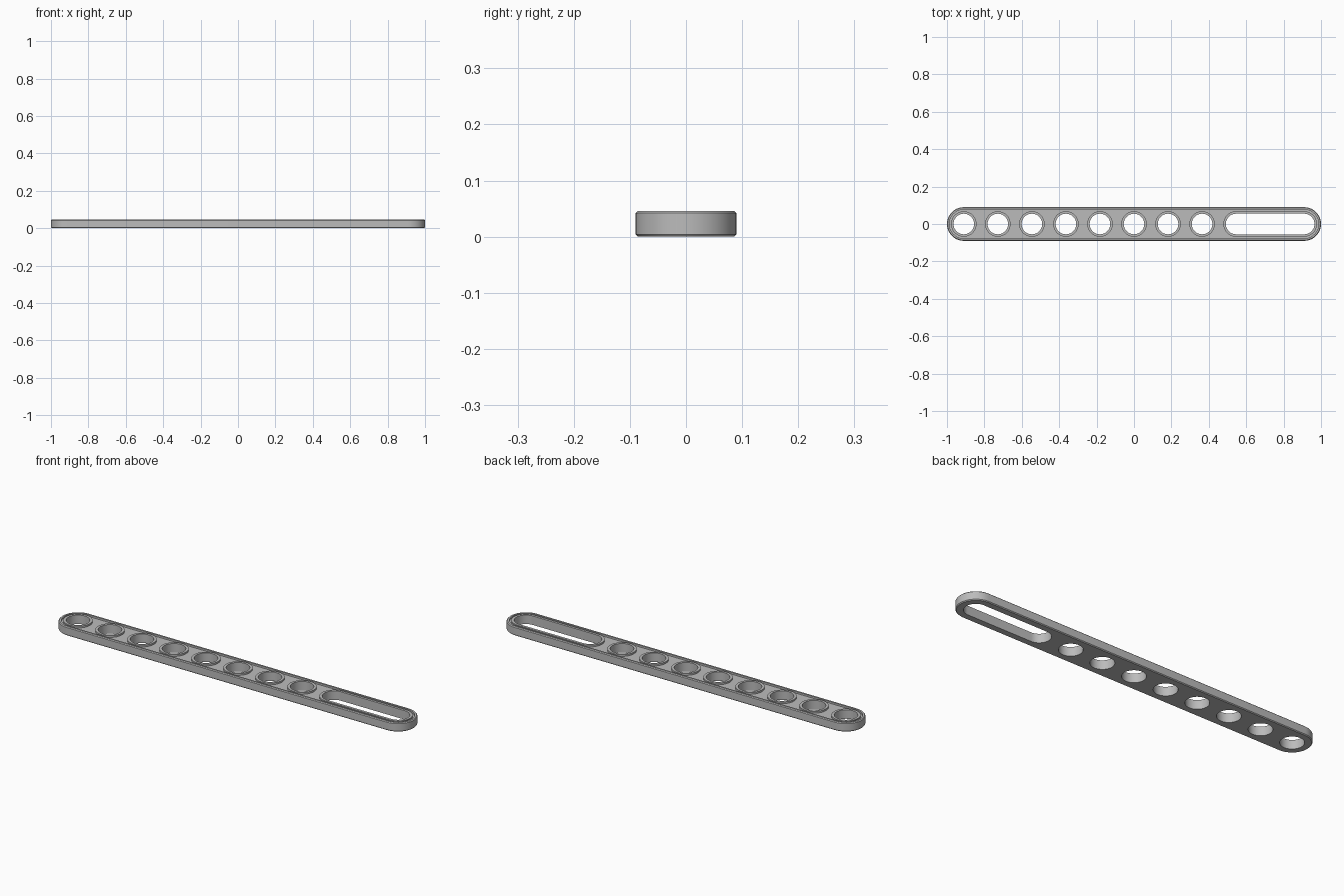
import bpy
import bmesh
import math

if "Cube" in bpy.data.objects:
    bpy.data.objects.remove(bpy.data.objects["Cube"], do_unlink=True)

HEIGHT, FLOOR, CHAMFER = 0.046, 0.037, 0.004
RADIUS, RIM_INNER, COLLAR, HOLE = 0.09, 0.077, 0.068, 0.055
END = 1 - RADIUS
PITCH = END / 5
SEGMENTS = 24


def stadium(bm, x0, x1, layers):
    """Loft a rounded bar (or a cylinder when x0 == x1) through (radius, z) layers."""
    rings = []
    for r, z in layers:
        ring = []
        for centre, start in ((x1, -math.pi / 2), (x0, math.pi / 2)):
            for i in range(SEGMENTS + 1):
                if x0 == x1 and i == SEGMENTS:
                    continue
                a = start + math.pi * i / SEGMENTS
                ring.append(bm.verts.new((centre + r * math.cos(a), r * math.sin(a), z)))
        rings.append(ring)
    n = len(rings[0])
    for low, high in zip(rings, rings[1:]):
        for i in range(n):
            j = (i + 1) % n
            bm.faces.new((low[i], low[j], high[j], high[i]))
    bm.faces.new(rings[0][::-1])
    bm.faces.new(rings[-1])


def make_object(name, spans, layers):
    bm = bmesh.new()
    for x0, x1 in spans:
        stadium(bm, x0, x1, layers)
    mesh = bpy.data.meshes.new(name)
    bm.to_mesh(mesh)
    bm.free()
    obj = bpy.data.objects.new(name, mesh)
    bpy.context.collection.objects.link(obj)
    return obj


# Eight round holes and one long slot
openings = [(-END + PITCH * i, -END + PITCH * i) for i in range(8)]
openings.append((END - 2 * PITCH, END))

# Chamfered bar
bar = make_object("slotted_bar", [(-END, END)], [
    (RADIUS - CHAMFER, 0), (RADIUS, CHAMFER),
    (RADIUS, HEIGHT - CHAMFER), (RADIUS - CHAMFER, HEIGHT)])

# Recessed top, raised collars, then through openings
steps = [
    ("DIFFERENCE", make_object("recess_cutter", [(-END, END)],
                               [(RIM_INNER, FLOOR), (RIM_INNER, HEIGHT + 0.05)])),
    ("UNION", make_object("collars", openings, [(COLLAR, 0.02), (COLLAR, HEIGHT)])),
    ("DIFFERENCE", make_object("hole_cutter", openings,
                               [(HOLE, -0.05), (HOLE, HEIGHT + 0.05)])),
]

bpy.ops.object.select_all(action="DESELECT")
bar.select_set(True)
bpy.context.view_layer.objects.active = bar
for operation, tool in steps:
    tool.hide_render = True
    mod = bar.modifiers.new(tool.name, "BOOLEAN")
    mod.operation = operation
    mod.solver = "EXACT"
    mod.object = tool
    bpy.ops.object.modifier_apply(modifier=mod.name)
    bpy.data.objects.remove(tool, do_unlink=True)

# Single grey material
grey = bpy.data.materials.new("light_grey")
grey.use_nodes = True
colour = (0.5, 0.5, 0.5, 1)
grey.diffuse_color = colour
grey.node_tree.nodes["Principled BSDF"].inputs["Base Color"].default_value = colour
bar.data.materials.clear()
bar.data.materials.append(grey)

bpy.ops.object.shade_smooth_by_angle(angle=math.radians(30))
